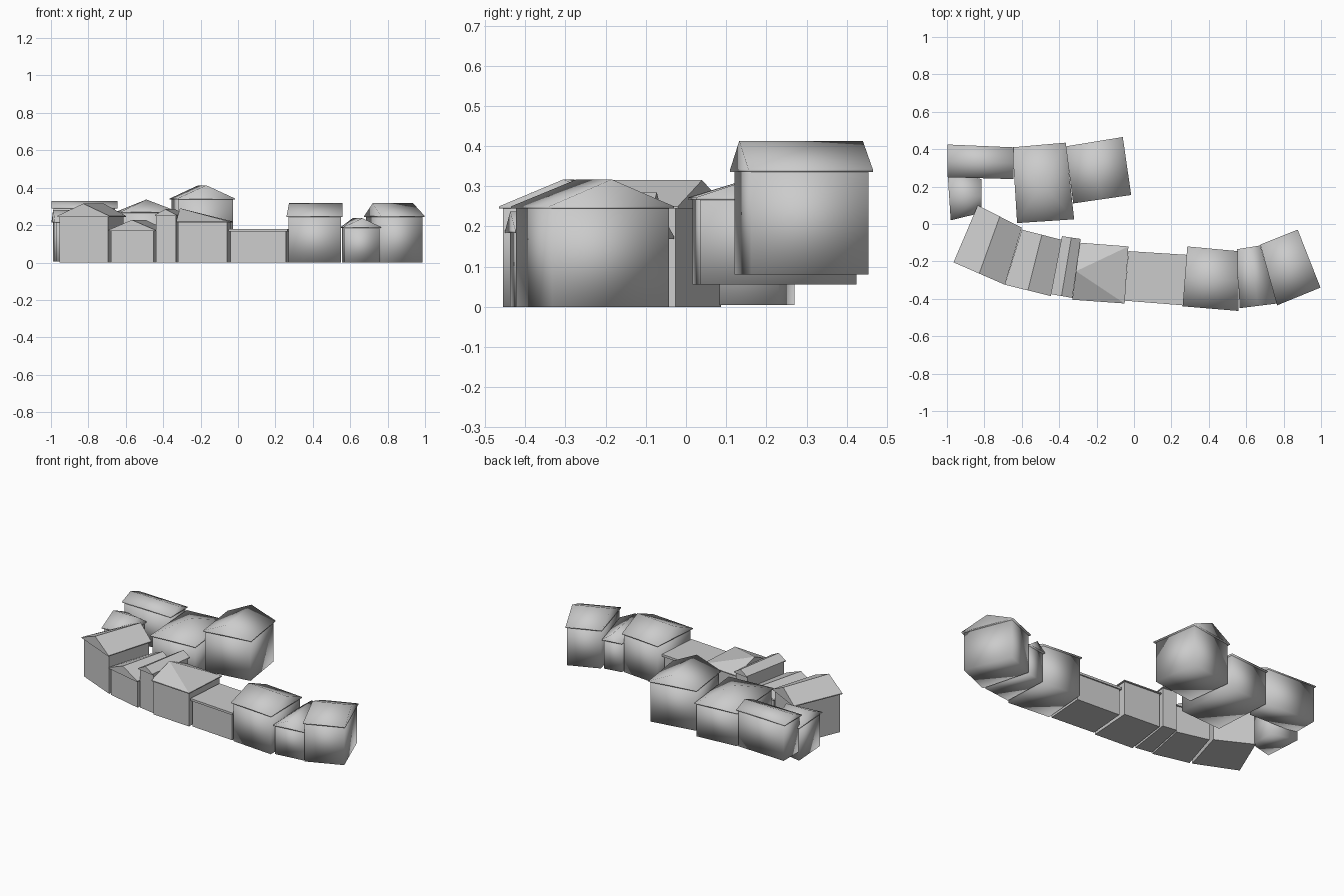
import bpy
from mathutils import Vector

if "Cube" in bpy.data.objects:
    bpy.data.objects.remove(bpy.data.objects["Cube"])


def make_object(name, verts, faces, smooth):
    mesh = bpy.data.meshes.new(name)
    mesh.from_pydata(verts, [], faces)
    mesh.update()
    for p in mesh.polygons:
        p.use_smooth = smooth
    obj = bpy.data.objects.new(name, mesh)
    bpy.context.collection.objects.link(obj)
    return obj


def inset(corners, d):
    c = sum(corners, Vector((0, 0))) / 4
    return [p + (c - p).normalized() * d for p in corners]


def at(p, z):
    return (p.x, p.y, z)


# Corners run back-left, back-right, front-right, front-left (eave outline)
def house(name, corners, base, eave, top, roof, smooth):
    eaves = [Vector(c) for c in corners]
    wall = inset(eaves, 0.013)
    # walls
    make_object(name + "_walls",
                [at(p, base) for p in wall] + [at(p, eave) for p in wall],
                [(0, 1, 2, 3), (7, 6, 5, 4)] +
                [(i, i + 4, (i + 1) % 4 + 4, (i + 1) % 4) for i in range(4)], smooth)
    # roof with thin eave edge
    low = eave - 0.006
    verts = [at(p, low) for p in eaves] + [at(p, eave) for p in eaves]
    faces = [(0, 1, 2, 3)] + [(i, i + 4, (i + 1) % 4 + 4, (i + 1) % 4) for i in range(4)]
    a, b, c, d = eaves
    if roof == "flat":
        verts[4:] = [at(p, top) for p in eaves]
        faces.append((7, 6, 5, 4))
    elif roof == "along_y":
        verts += [at((a + b) / 2, top), at((c + d) / 2, top)]
        faces += [(4, 8, 5), (6, 9, 7), (5, 8, 9, 6), (7, 9, 8, 4)]
    elif roof == "along_x":
        verts += [at((a + d) / 2, top), at((b + c) / 2, top)]
        faces += [(4, 7, 8), (5, 9, 6), (4, 8, 9, 5), (7, 6, 9, 8)]
    else:
        # pyramid roofs, apex central or over the left wall
        apex = (a + d) / 2 if roof == "left_apex" else (a + b + c + d) / 4
        verts.append(at(apex, top))
        faces += [(i + 4, 8, (i + 1) % 4 + 4) for i in range(4)]
    make_object(name + "_roof", verts, faces, smooth)


# Curved front row
house("row_house_1", [(-.835, .10), (-.60, -.02), (-.69, -.325), (-.965, -.205)], 0, .25, .315, "along_y", False)
house("row_house_2", [(-.60, -.03), (-.385, -.085), (-.445, -.385), (-.69, -.325)], 0, .175, .228, "along_y", False)
house("row_house_3", [(-.385, -.065), (-.285, -.08), (-.33, -.395), (-.445, -.375)], 0, .255, .285, "along_y", False)
house("row_house_4", [(-.29, -.10), (-.03, -.12), (-.05, -.425), (-.33, -.405)], 0, .22, .29, "left_apex", False)
house("row_house_5", [(-.03, -.145), (.285, -.165), (.265, -.435), (-.05, -.41)], 0, .172, .18, "flat", False)
house("row_house_6", [(.285, -.12), (.555, -.145), (.56, -.465), (.26, -.44)], 0, .25, .317, "along_x", True)
house("row_house_7", [(.55, -.135), (.675, -.115), (.765, -.425), (.565, -.45)], 0, .19, .237, "along_y", True)
house("row_house_8", [(.675, -.11), (.875, -.03), (.997, -.34), (.765, -.435)], 0, .25, .317, "along_x", True)

# Rear group on higher ground
house("rear_house_1", [(-.997, .425), (-.645, .41), (-.645, .24), (-.997, .25)], .06, .295, .33, "along_x", True)
house("rear_house_2", [(-.65, .41), (-.365, .435), (-.32, .025), (-.625, .005)], .055, .272, .337, "center_apex", True)
house("rear_house_3", [(-.365, .415), (-.06, .465), (-.015, .155), (-.325, .11)], .08, .342, .413, "along_y", True)
house("rear_house_4", [(-.997, .28), (-.815, .24), (-.815, .06), (-.98, .02)], .005, .22, .28, "along_x", True)
